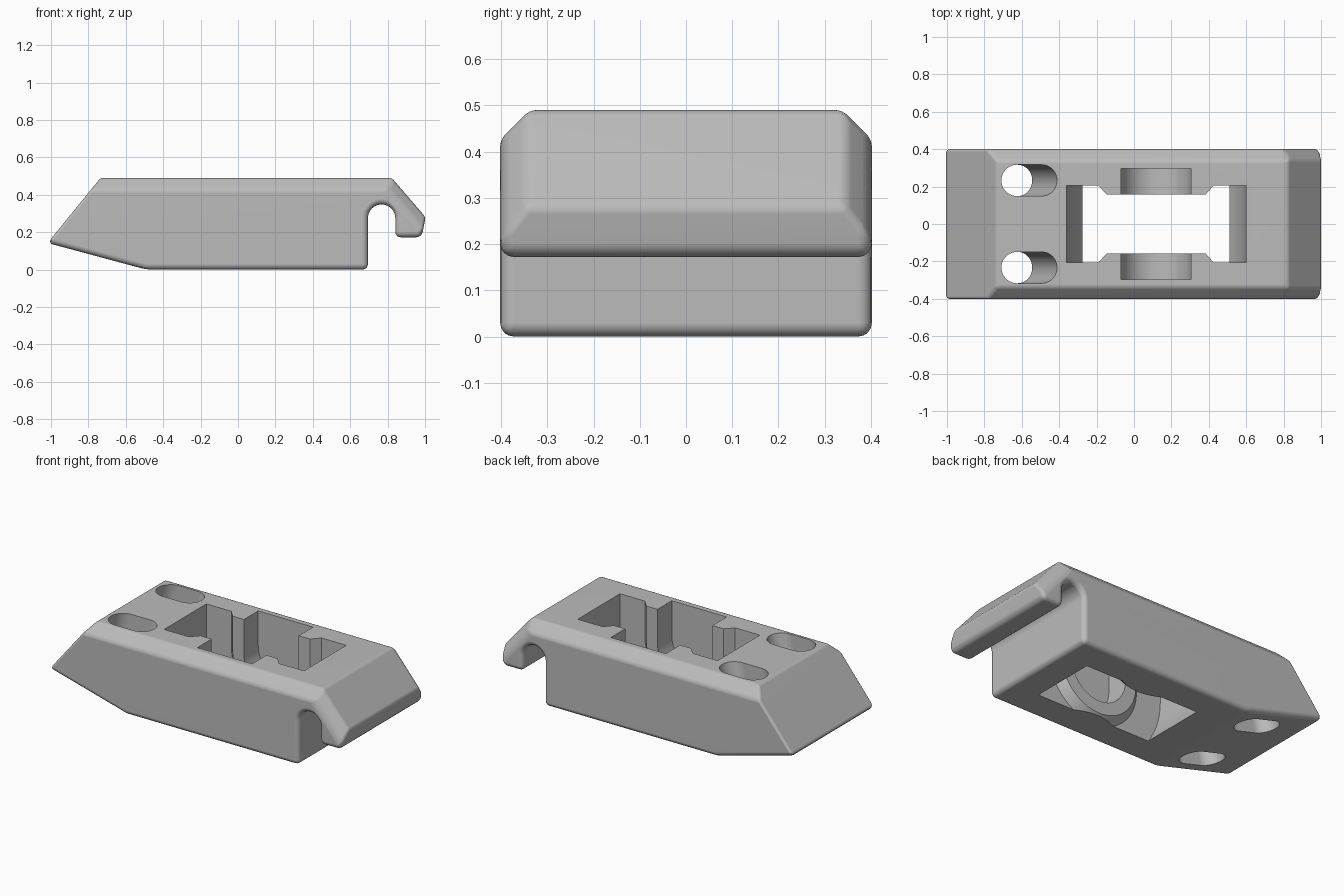
import bpy, bmesh, math
from mathutils import Vector

cube = bpy.data.objects.get("Cube")
if cube:
    bpy.data.objects.remove(cube, do_unlink=True)

grey = bpy.data.materials.new("plain grey")
grey.use_nodes = True
grey.diffuse_color = (0.5, 0.5, 0.5, 1)
grey.node_tree.nodes["Principled BSDF"].inputs["Base Color"].default_value = (0.5, 0.5, 0.5, 1)

AXLE_X, AXLE_Z = 0.118, 0.275


def arc(cx, cy, r, start, end, steps):
    """Points on an arc, angles in degrees."""
    angles = [math.radians(start + (end - start) * i / steps) for i in range(steps + 1)]
    return [(cx + r * math.cos(a), cy + r * math.sin(a)) for a in angles]


def loft(name, ring_a, ring_b):
    """Closed solid between two matching rings of points."""
    bm = bmesh.new()
    a = [bm.verts.new(p) for p in ring_a]
    b = [bm.verts.new(p) for p in ring_b]
    bm.faces.new(a)
    bm.faces.new(b[::-1])
    for i in range(len(a)):
        j = (i + 1) % len(a)
        bm.faces.new((a[j], a[i], b[i], b[j]))
    bmesh.ops.recalc_face_normals(bm, faces=bm.faces)
    mesh = bpy.data.meshes.new(name)
    bm.to_mesh(mesh)
    bm.free()
    mesh.materials.append(grey)
    obj = bpy.data.objects.new(name, mesh)
    bpy.context.collection.objects.link(obj)
    return obj


def u_ring(r, y, top):
    """U-shaped ring around the axle, open upward."""
    pts = arc(AXLE_X, AXLE_Z, r, 180, 360, 40) + [(AXLE_X + r, top), (AXLE_X - r, top)]
    return [(x, y, z) for x, z in pts]


def bake(obj):
    """Apply all modifiers of an object."""
    deps = bpy.context.evaluated_depsgraph_get()
    mesh = bpy.data.meshes.new_from_object(obj.evaluated_get(deps))
    obj.modifiers.clear()
    obj.data = mesh


def cut(obj, cutter):
    mod = obj.modifiers.new("cut", "BOOLEAN")
    mod.operation = "DIFFERENCE"
    mod.solver = "EXACT"
    mod.object = cutter
    bpy.context.view_layer.update()
    bake(obj)
    bpy.data.objects.remove(cutter, do_unlink=True)


# Body: side outline with hook slot, extruded across the width
outline = [(-1.018, 0.142), (-0.735, 0.49), (0.822, 0.49), (1.003, 0.28), (0.982, 0.172), (0.841, 0.172)]
outline += arc(0.768, 0.275, 0.073, 0, 180, 20)
outline += [(0.695, 0), (-0.49, 0)]
body = loft("body", [(x, -0.402, z) for x, z in outline], [(x, 0.402, z) for x, z in outline])

# Chamfers along the top and down the hook slope, then edge weights for rounding
bm = bmesh.new()
bm.from_mesh(body.data)
for side in (-1, 1):
    for point, normal in (((0, 0.338, 0.49), (0, 1, 1)), ((1.003, 0.345, 0.28), (0.76, 1, 0.65))):
        bmesh.ops.bisect_plane(
            bm, geom=bm.verts[:] + bm.edges[:] + bm.faces[:], clear_outer=True,
            plane_co=Vector((point[0], point[1] * side, point[2])),
            plane_no=Vector((normal[0], normal[1] * side, normal[2])).normalized())
        bmesh.ops.holes_fill(bm, edges=[e for e in bm.edges if e.is_boundary])
bmesh.ops.recalc_face_normals(bm, faces=bm.faces)
weight = bm.edges.layers.float.new("bevel_weight_edge")
for e in bm.edges:
    mid = (e.verts[0].co + e.verts[1].co) / 2
    if e.calc_face_angle(0) > math.radians(10):
        in_slot = 0.65 < mid.x < 0.9 and mid.z < 0.4
        e[weight] = 1.0 if mid.z < 0.2 or in_slot else 0.5
bm.to_mesh(body.data)
bm.free()
bevel = body.modifiers.new("rounding", "BEVEL")
bevel.limit_method = "WEIGHT"
bevel.width = 0.03
bevel.segments = 4
bevel.use_clamp_overlap = False
bpy.context.view_layer.update()
bake(body)

# Wheel well, leaving a tapered boss on each inner wall
well = loft("well_cutter", u_ring(0.48, -0.207, 0.6), u_ring(0.48, 0.207, 0.6))
for side in (-1, 1):
    cut(well, loft("boss", u_ring(0.265, 0.158 * side, 0.7), u_ring(0.355, 0.258 * side, 0.7)))
cut(body, well)

# Axle slot
cut(body, loft("axle_cutter", u_ring(0.188, -0.298, 0.6), u_ring(0.188, 0.298, 0.6)))

# Pair of slanted strap slots
for side in (-1, 1):
    rings = []
    for z in (-0.1, 0.6):
        cx = -0.56 + (z - 0.49) * 0.28
        pts = arc(cx + 0.065, 0.233 * side, 0.084, -90, 90, 20)
        pts += arc(cx - 0.065, 0.233 * side, 0.084, 90, 270, 20)
        rings.append([(x, y, z) for x, y in pts])
    cut(body, loft("strap_cutter", *rings))

# Smooth rounded edges, flat main faces
bpy.ops.object.select_all(action="DESELECT")
body.select_set(True)
bpy.context.view_layer.objects.active = body
bpy.ops.object.shade_smooth_by_angle(angle=math.radians(28))
normals = body.modifiers.new("flat faces", "WEIGHTED_NORMAL")
normals.keep_sharp = True
